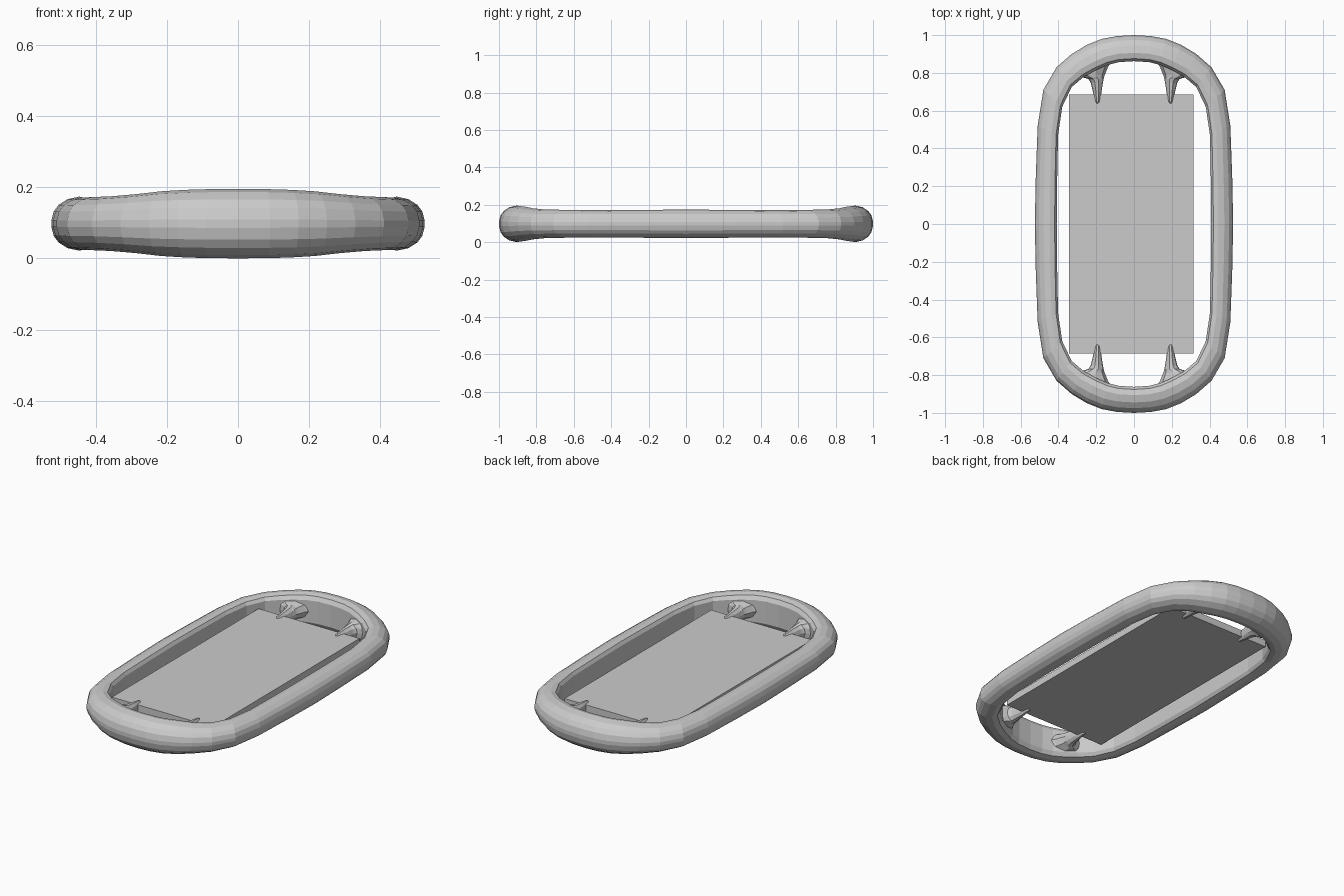
import bpy, bmesh, math

if "Cube" in bpy.data.objects:
    bpy.data.objects.remove(bpy.data.objects["Cube"])

MID_Z = 0.098

grey = bpy.data.materials.new("plain grey")
grey.diffuse_color = (0.6, 0.6, 0.6, 1)
grey.use_nodes = True
grey.node_tree.nodes["Principled BSDF"].inputs["Base Color"].default_value = grey.diffuse_color


def loft(name, rings, closed):
    """Skin a list of equal-length point rings into one object."""
    bm = bmesh.new()
    loops = [[bm.verts.new(p) for p in ring] for ring in rings]
    n, m = len(loops), len(loops[0])
    for i in range(n if closed else n - 1):
        a, b = loops[i], loops[(i + 1) % n]
        for j in range(m):
            k = (j + 1) % m
            bm.faces.new((a[j], a[k], b[k], b[j]))
    if not closed:
        bm.faces.new(loops[0])
        bm.faces.new(loops[-1])
    bmesh.ops.recalc_face_normals(bm, faces=bm.faces)
    mesh = bpy.data.meshes.new(name)
    bm.to_mesh(mesh)
    bm.free()
    mesh.materials.append(grey)
    obj = bpy.data.objects.new(name, mesh)
    bpy.context.collection.objects.link(obj)
    return obj


# Oval frame: one quarter as (outer x, outer y, inner x, inner y, half height)
quarter = [
    (0.00, 1.000, 0.00, 0.862, 0.0975),
    (0.09, 0.995, 0.08, 0.857, 0.097),
    (0.17, 0.980, 0.14, 0.842, 0.095),
    (0.25, 0.948, 0.20, 0.815, 0.091),
    (0.33, 0.900, 0.265, 0.780, 0.083),
    (0.41, 0.830, 0.33, 0.725, 0.077),
    (0.48, 0.710, 0.38, 0.620, 0.0745),
    (0.51, 0.520, 0.402, 0.470, 0.0735),
    (0.52, 0.250, 0.407, 0.220, 0.0745),
    (0.525, 0.00, 0.409, 0.000, 0.076),
]


def flip(station, sx, sy):
    ox, oy, ix, iy, h = station
    return (ox * sx, oy * sy, ix * sx, iy * sy, h)


half = quarter + [flip(s, 1, -1) for s in quarter[-2::-1]]
full = half + [flip(s, -1, 1) for s in half[-2:0:-1]]

# Cross-section: upright inner wall (u = 0), rounded outer wall (u = 1)
upper = [(1, 0.12), (0.94, 0.46), (0.82, 0.7), (0.6, 0.91), (0.32, 1), (0.1, 0.92), (0, 0.68)]
section = upper + [(u, -v) for u, v in reversed(upper)]
rings = [[(ix + (ox - ix) * u, iy + (oy - iy) * u, MID_Z + h * v) for u, v in section]
         for ox, oy, ix, iy, h in full]
loft("oval_frame", rings, True)

# Four tapered prongs: (y, inner x, outer x, half height)
prong = [
    (0.637, 0.186, 0.202, 0.020),
    (0.648, 0.178, 0.209, 0.029),
    (0.700, 0.172, 0.217, 0.036),
    (0.750, 0.164, 0.230, 0.041),
    (0.768, 0.161, 0.242, 0.045),
    (0.776, 0.159, 0.270, 0.049),
    (0.790, 0.154, 0.300, 0.053),
    (0.830, 0.138, 0.310, 0.060),
    (0.880, 0.110, 0.300, 0.060),
]
for sx, side in ((1, "right"), (-1, "left")):
    for sy, end in ((1, "back"), (-1, "front")):
        rings = []
        for y, x0, x1, h in prong:
            ring = []
            for i in range(10):
                t = math.tau * i / 10
                x = (x0 + x1) / 2 + (x1 - x0) / 2 * math.cos(t)
                ring.append((sx * x, sy * y, MID_Z + h * math.sin(t)))
            rings.append(ring)
        loft(f"prong_{end}_{side}", rings, False)

# Thin slab, slightly off centre, held by the prongs
bpy.ops.mesh.primitive_cube_add(size=1, location=(-0.015, 0, 0.098))
panel = bpy.context.object
panel.name = "centre_panel"
panel.scale = (0.66, 1.37, 0.04)
panel.data.materials.append(grey)
